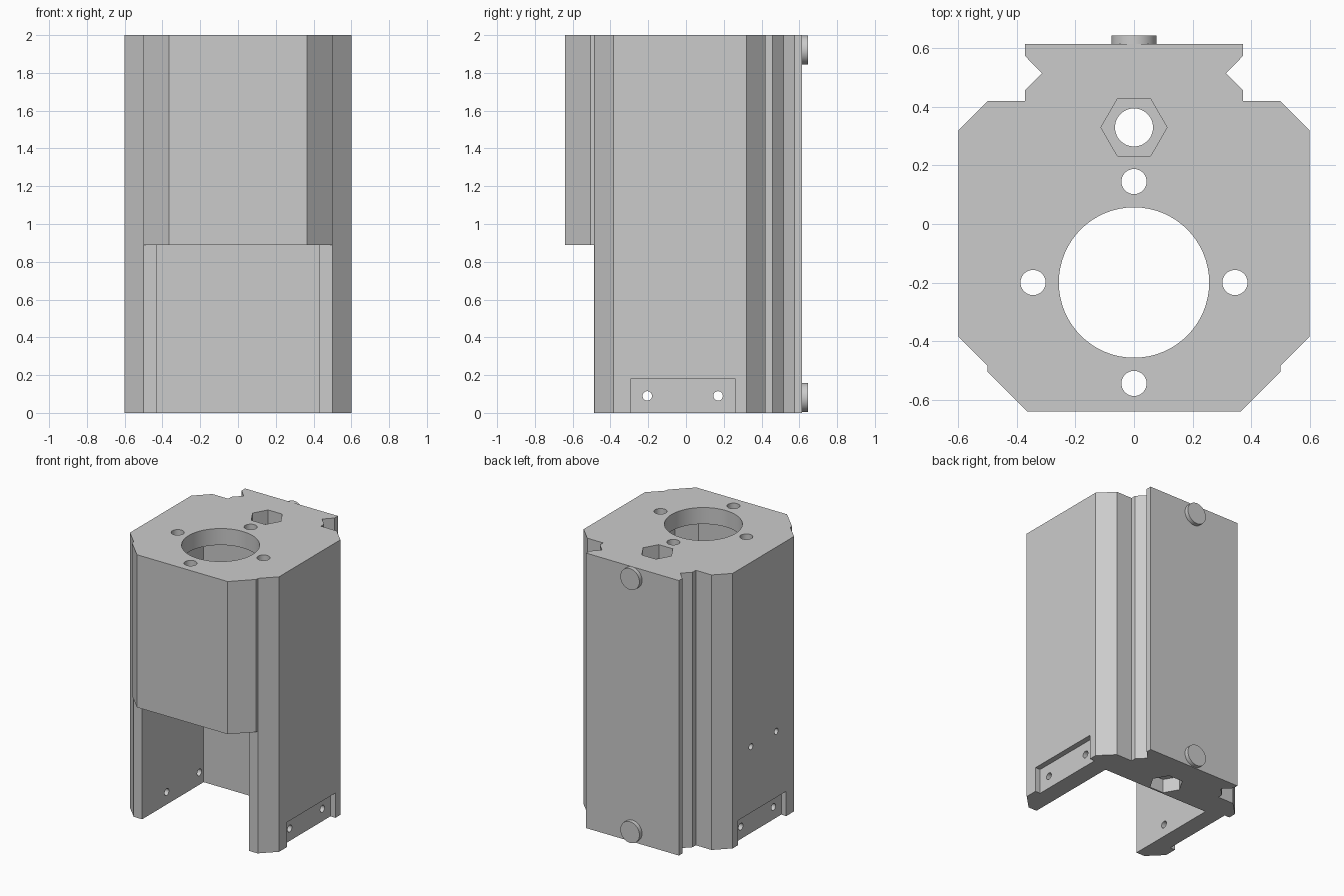
import bpy, bmesh
from math import pi
from mathutils import Matrix, Vector

if "Cube" in bpy.data.objects:
    bpy.data.objects.remove(bpy.data.objects["Cube"])

grey = bpy.data.materials.new("light grey")
grey.use_nodes = True
grey.diffuse_color = (0.6, 0.6, 0.6, 1)
grey.node_tree.nodes["Principled BSDF"].inputs["Base Color"].default_value = (0.6, 0.6, 0.6, 1)


def finish(bm, name):
    bmesh.ops.recalc_face_normals(bm, faces=bm.faces)
    mesh = bpy.data.meshes.new(name)
    bm.to_mesh(mesh)
    bm.free()
    mesh.materials.append(grey)
    obj = bpy.data.objects.new(name, mesh)
    bpy.context.collection.objects.link(obj)
    return obj


def prism(name, half, z0, z1):
    """Extrude a half profile (x > 0), mirrored across x = 0."""
    outline = half + [(-x, y) for x, y in reversed(half)]
    bm = bmesh.new()
    face = bm.faces.new([bm.verts.new((x, y, z0)) for x, y in outline])
    new = bmesh.ops.extrude_face_region(bm, geom=[face])["geom"]
    bmesh.ops.translate(bm, vec=(0, 0, z1 - z0),
                        verts=[v for v in new if isinstance(v, bmesh.types.BMVert)])
    return finish(bm, name)


def box(name, low, high):
    low, high = Vector(low), Vector(high)
    bm = bmesh.new()
    bmesh.ops.create_cube(bm, size=1, matrix=Matrix.Translation((low + high) / 2)
                          @ Matrix.Diagonal((*(high - low), 1)))
    return finish(bm, name)


def rod(name, centre, radius, length, axis="Z", sides=64):
    turn = {"X": Matrix.Rotation(pi / 2, 4, "Y"),
            "Y": Matrix.Rotation(pi / 2, 4, "X"),
            "Z": Matrix.Identity(4)}[axis]
    bm = bmesh.new()
    bmesh.ops.create_cone(bm, cap_ends=True, segments=sides, radius1=radius,
                          radius2=radius, depth=length,
                          matrix=Matrix.Translation(centre) @ turn)
    return finish(bm, name)


def cut(target, cutter):
    mod = target.modifiers.new("cut", "BOOLEAN")
    mod.operation, mod.solver, mod.object = "DIFFERENCE", "EXACT", cutter
    bpy.context.view_layer.objects.active = target
    bpy.ops.object.modifier_apply(modifier=mod.name)
    bpy.data.objects.remove(cutter)


# Housing with chamfered corners, front bulge and rear dovetail rail
housing = prism("housing", [
    (0.365, -0.64), (0.5, -0.505), (0.5, -0.485), (0.6, -0.385),
    (0.6, 0.32), (0.5, 0.42), (0.373, 0.42), (0.373, 0.457),
    (0.315, 0.515), (0.373, 0.575), (0.373, 0.615)], 0, 2)

# Open lower front and motor bay under the top plate
cut(housing, box("front_opening", (-1, -1, -1), (1, -0.487, 0.89)))
cut(housing, prism("motor_bay", [(0.32, -0.6), (0.43, -0.49), (0.43, 0.22)], -1, 1.88))

# Shaft opening and its ring of four screw holes
cut(housing, rod("shaft_hole", (0, -0.2, 2), 0.257, 0.6))
for dx, dy in ((1, 0), (-1, 0), (0, 1), (0, -1)):
    cut(housing, rod("screw_hole", (dx * 0.345, -0.2 + dy * 0.345, 2), 0.043, 0.6, sides=32))

# Rear through bore with hexagonal nut pockets at both ends
cut(housing, rod("bore", (0, 0.33, 1), 0.065, 3, sides=48))
for z in (0, 2):
    pocket = rod("nut_pocket", (0, 0, 0), 0.113, 0.2, sides=6)
    pocket.data.transform(Matrix.Translation((0, 0.33, z)) @ Matrix.Rotation(
        0 if abs(pocket.data.vertices[0].co.y) < 0.01 or
        any(abs(v.co.x) > 0.11 for v in pocket.data.vertices) else pi / 6, 4, "Z"))
    cut(housing, pocket)

# Side recesses with cross holes near the foot
for side in (-1, 1):
    xs = sorted((side * 0.56, side * 0.8))
    cut(housing, box("side_recess", (xs[0], -0.295, -0.2), (xs[1], 0.262, 0.18)))
for y in (-0.205, 0.17):
    cut(housing, rod("cross_hole", (0, y, 0.09), 0.025, 3, "X", 24))

# Extra pair of holes in one side wall only
for y in (-0.18, 0.11):
    cut(housing, rod("upper_side_hole", (-0.52, y, 0.66), 0.022, 0.4, "X", 24))

# Round buttons on the back of the rail
buttons = [rod(name, (0, 0.625, z), 0.077, 0.04, "Y", 48)
           for name, z in (("lower_button", 0.081), ("upper_button", 1.922))]

for obj in [housing] + buttons:
    bpy.ops.object.select_all(action="DESELECT")
    obj.select_set(True)
    bpy.context.view_layer.objects.active = obj
    bpy.ops.object.shade_smooth_by_angle(angle=pi / 6)
